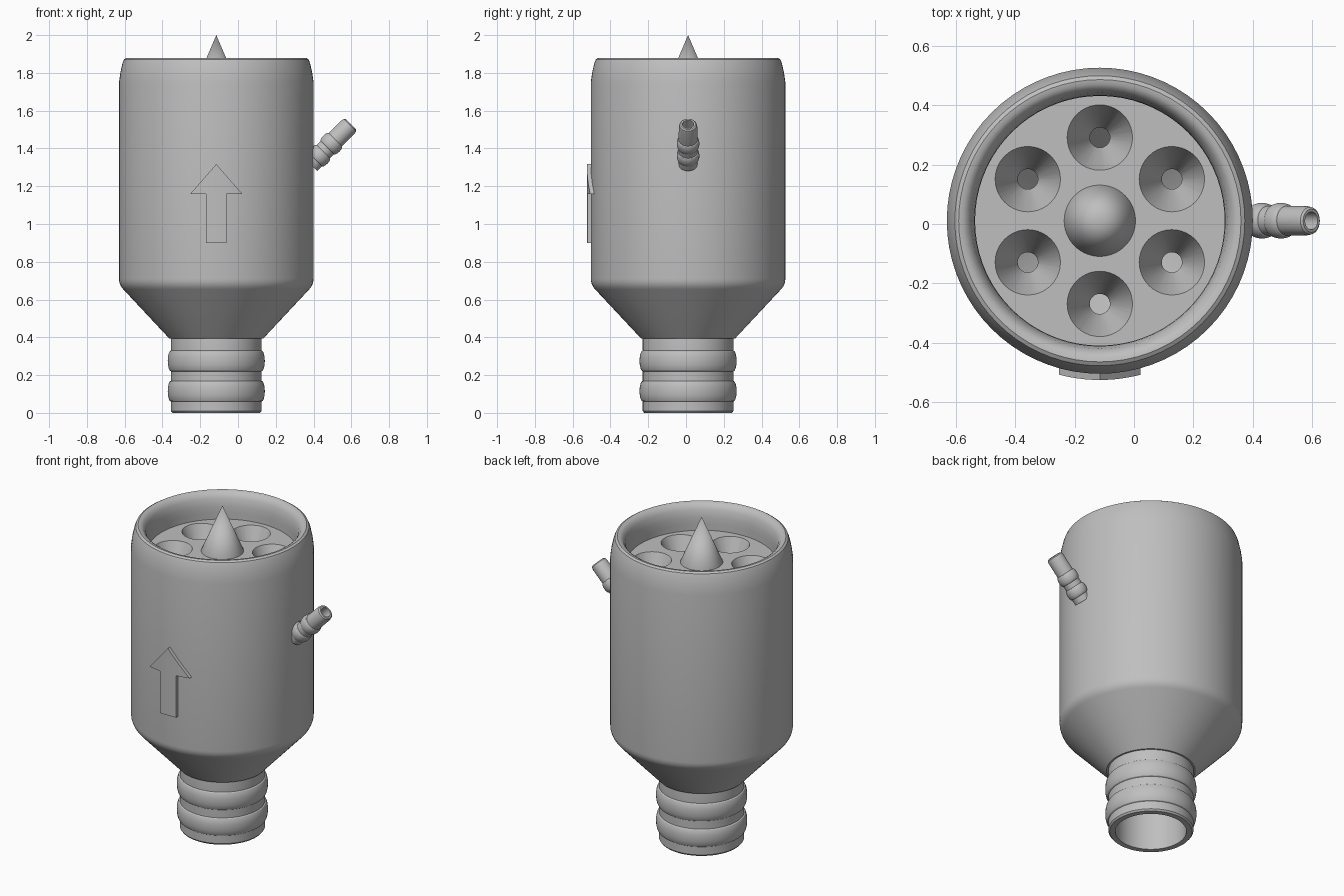
import bpy, bmesh
from math import radians, cos, sin, pi, sqrt
from mathutils import Matrix, Vector

cube = bpy.data.objects.get("Cube")
if cube:
    bpy.data.objects.remove(cube, do_unlink=True)

CENTER = Vector((-0.115, 0.011, 0))   # vertical axis of the body
R = 0.515                             # body radius
PLATE_Z = 1.72

grey = bpy.data.materials.new("plain grey")
grey.use_nodes = True
grey.diffuse_color = (0.52, 0.52, 0.52, 1)
grey.node_tree.nodes["Principled BSDF"].inputs["Base Color"].default_value = (0.52, 0.52, 0.52, 1)


def make_object(name, bm, matrix, angle=32):
    bmesh.ops.recalc_face_normals(bm, faces=bm.faces)
    mesh = bpy.data.meshes.new(name)
    bm.to_mesh(mesh)
    bm.free()
    mesh.materials.append(grey)
    obj = bpy.data.objects.new(name, mesh)
    obj.matrix_world = matrix
    bpy.context.collection.objects.link(obj)
    bpy.ops.object.select_all(action='DESELECT')
    obj.select_set(True)
    bpy.context.view_layer.objects.active = obj
    bpy.ops.object.shade_smooth_by_angle(angle=radians(angle))
    return obj


def lathe(name, profile, matrix=None, steps=72, closed=True, angle=32):
    """Spin a (radius, height) profile about the local z axis."""
    bm = bmesh.new()
    verts = [bm.verts.new((r, 0, z)) for r, z in profile]
    pairs = list(zip(verts, verts[1:]))
    if closed:
        pairs.append((verts[-1], verts[0]))
    edges = [bm.edges.new(p) for p in pairs]
    bmesh.ops.spin(bm, geom=verts + edges, cent=(0, 0, 0), axis=(0, 0, 1),
                   angle=2 * pi, steps=steps, use_merge=False)
    bmesh.ops.remove_doubles(bm, verts=bm.verts, dist=1e-4)
    return make_object(name, bm, matrix or Matrix.Translation(CENTER), angle)


def bulge(base, height, middle, half, count=8):
    """Profile points of one rounded barb."""
    return [(base + height * cos(pi / 2 * t) , middle + half * sin(pi / 2 * t))
            for t in (2 * i / count - 1 for i in range(count + 1))]


# Body shell: shoulder, wall, rounded rim and hollow inside
shoulder = [(R - 0.08 * (1 - cos(a)), 0.71 - 0.08 * sin(a))
            for a in (radians(45) * i / 5 for i in range(5, -1, -1))]
rim = [(R, 1.75), (0.508, 1.80), (0.497, 1.85), (0.488, 1.872), (0.475, 1.88),
       (0.46, 1.878), (0.445, 1.868), (0.431, 1.845), (0.422, 1.80), (0.42, 1.76)]
lathe("body_shell", [(0.21, 0.395), (0.25, 0.395)] + shoulder + rim
      + [(0.42, 0.70), (0.21, 0.47)])

# Barbed neck, open underneath
lathe("barbed_neck", [(0.2, 0), (0.232, 0), (0.24, 0.01)]
      + bulge(0.24, 0.017, 0.115, 0.055) + bulge(0.24, 0.017, 0.275, 0.055)
      + [(0.24, 0.41), (0.23, 0.48), (0.2, 0.48)])

# Plate with a ring of funnel holes
DEPTH = 0.18
plate = lathe("funnel_plate", [(0, PLATE_Z - DEPTH), (0.43, PLATE_Z - DEPTH),
                               (0.43, PLATE_Z), (0, PLATE_Z)], closed=False)
for i in range(6):
    a = pi / 6 + i * pi / 3
    slope = (0.11 - 0.034) / DEPTH * 0.02
    spot = CENTER + Vector((0.28 * cos(a), 0.28 * sin(a), PLATE_Z))
    cutter = lathe("funnel_cutter", [(0, -DEPTH - 0.02), (0.034 - slope, -DEPTH - 0.02),
                                     (0.11 + slope, 0.02), (0, 0.02)],
                   Matrix.Translation(spot), steps=40, closed=False)
    cutter.hide_render = True
    cut = plate.modifiers.new("funnel", 'BOOLEAN')
    cut.operation = 'DIFFERENCE'
    cut.solver = 'EXACT'
    cut.object = cutter
    bpy.context.view_layer.objects.active = plate
    bpy.ops.object.modifier_apply(modifier=cut.name)
    bpy.data.objects.remove(cutter, do_unlink=True)
bpy.ops.object.select_all(action='DESELECT')
plate.select_set(True)
bpy.context.view_layer.objects.active = plate
bpy.ops.object.shade_smooth_by_angle(angle=radians(32))

# Central spike
lathe("center_spike", [(0, PLATE_Z - 0.01), (0.12, PLATE_Z - 0.01), (0.12, PLATE_Z), (0, 2.0)],
      closed=False)

# Slanted side nozzle with a bore and two barbs
LENGTH = 0.30
tip = Vector((0.597, CENTER.y, 1.528))
tilt = Matrix.Rotation(radians(45), 4, 'Y')
start = tip - tilt @ Vector((0, 0, LENGTH))
lathe("side_nozzle", [(0.03, 0), (0.05, 0)]
      + bulge(0.05, 0.01, LENGTH - 0.235, 0.03) + bulge(0.05, 0.01, LENGTH - 0.145, 0.03)
      + [(0.049, LENGTH - 0.02), (0.046, LENGTH - 0.006), (0.039, LENGTH), (0.03, LENGTH)],
      Matrix.Translation(start) @ tilt, steps=36)

# Raised arrow wrapped around the front wall
bm = bmesh.new()
bottom, neck, top, half, wide = 0.90, 1.16, 1.317, 0.054, 0.137
p = {k: bm.verts.new((x, 0, z)) for k, x, z in (
    ("a", -half, bottom), ("b", half, bottom), ("c", half, neck), ("d", -half, neck),
    ("e", wide, neck), ("f", 0, top), ("g", -wide, neck))}
bm.faces.new([p[k] for k in "abcd"])
bm.faces.new([p[k] for k in "gdcef"])
for i in range(-5, 6):
    bmesh.ops.bisect_plane(bm, geom=bm.verts[:] + bm.edges[:] + bm.faces[:],
                           plane_co=(i * 0.025, 0, 0), plane_no=(1, 0, 0))
ext = bmesh.ops.extrude_face_region(bm, geom=bm.faces[:], use_keep_orig=True)
outer = {v for v in ext["geom"] if isinstance(v, bmesh.types.BMVert)}
for v in bm.verts:
    radius = R + 0.021 if v in outer else R - 0.01
    v.co.y = -sqrt(radius ** 2 - v.co.x ** 2)
make_object("flow_arrow", bm, Matrix.Translation(CENTER))
